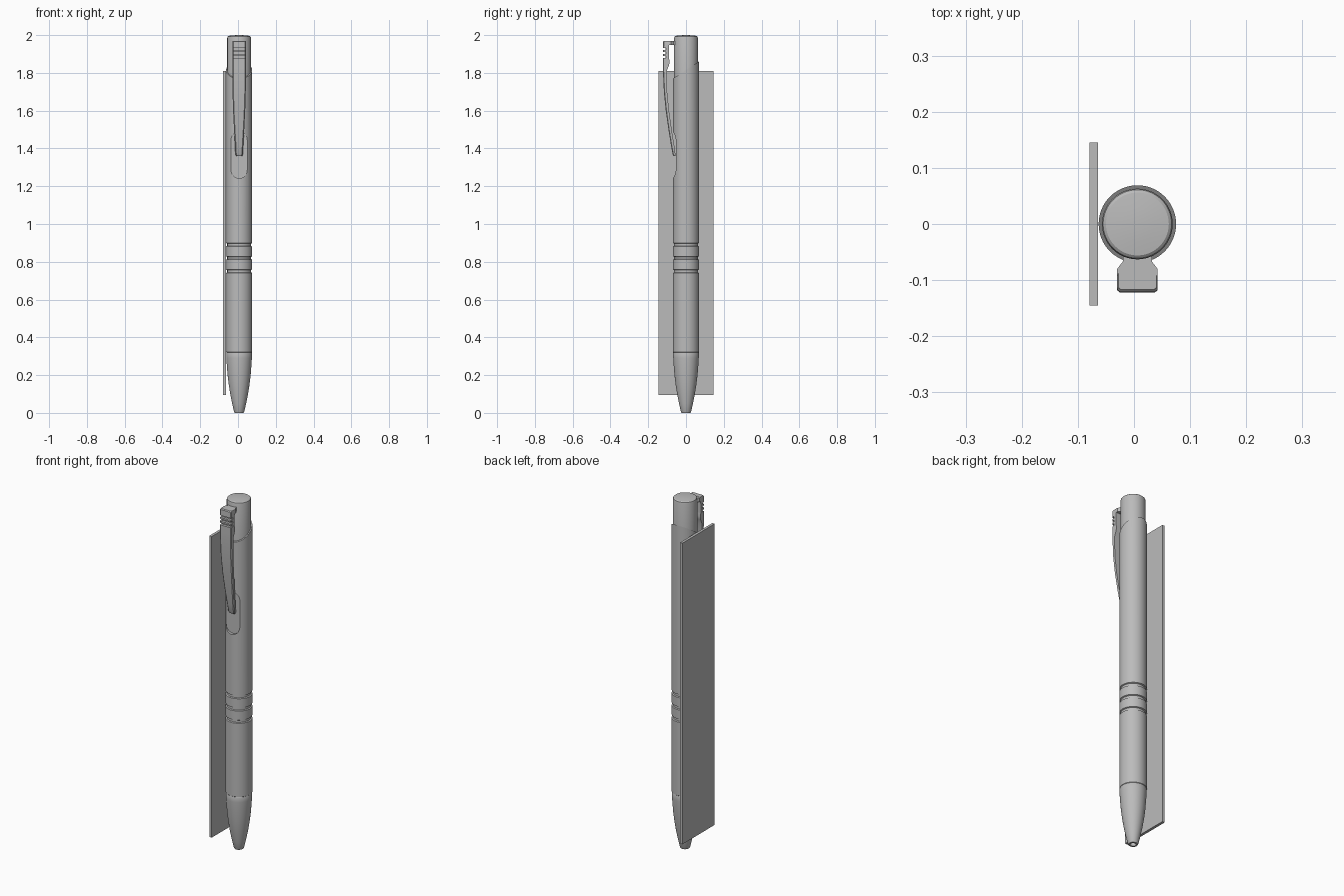
import bpy
import bmesh
import math
from mathutils import Vector

if "Cube" in bpy.data.objects:
    bpy.data.objects.remove(bpy.data.objects["Cube"])

grey = bpy.data.materials.new("plain_grey")
grey.use_nodes = True
colour = (0.5, 0.5, 0.5, 1)
grey.diffuse_color = colour
grey.node_tree.nodes["Principled BSDF"].inputs["Base Color"].default_value = colour

AXIS_X = 0.006   # the pen sits slightly off centre, beside the card
R = 0.069


def finish(name, bm, smooth=True):
    bmesh.ops.recalc_face_normals(bm, faces=bm.faces)
    mesh = bpy.data.meshes.new(name)
    bm.to_mesh(mesh)
    bm.free()
    mesh.materials.append(grey)
    ob = bpy.data.objects.new(name, mesh)
    bpy.context.collection.objects.link(ob)
    if smooth:
        shade(ob)
    return ob


def shade(ob):
    bpy.ops.object.select_all(action='DESELECT')
    ob.select_set(True)
    bpy.context.view_layer.objects.active = ob
    bpy.ops.object.shade_smooth_by_angle(angle=math.radians(30))


def revolve(profile, steps=64):
    """Spin a profile of (radius, z) about the pen axis."""
    bm = bmesh.new()
    verts = [bm.verts.new((AXIS_X + r, 0, z)) for r, z in profile]
    edges = [bm.edges.new(pair) for pair in zip(verts, verts[1:])]
    bmesh.ops.spin(bm, geom=verts + edges, cent=(AXIS_X, 0, 0), axis=(0, 0, 1),
                   angle=math.tau, steps=steps)
    bmesh.ops.remove_doubles(bm, verts=bm.verts, dist=1e-5)
    return bm


def prism(bm, outline, offset):
    """Extrude a closed outline along an offset."""
    face = bm.faces.new([bm.verts.new(p) for p in outline])
    new = bmesh.ops.extrude_face_region(bm, geom=[face])["geom"]
    bmesh.ops.translate(bm, vec=offset,
                        verts=[v for v in new if isinstance(v, bmesh.types.BMVert)])


# Barrel: hollow tip, curved nose, seam and three grip grooves
profile = [(0, 0.05), (0.015, 0.05), (0.015, 0), (0.024, 0), (0.027, 0.006),
           (0.037, 0.05), (0.047, 0.1), (0.055, 0.15), (0.061, 0.2),
           (0.065, 0.25), (0.0675, 0.29), (0.068, 0.318), (0.067, 0.32), (R, 0.322)]
for z in (0.75, 0.82, 0.89):
    profile += [(R, z - 0.009), (R - 0.006, z - 0.006),
                (R - 0.006, z + 0.006), (R, z + 0.009)]
profile += [(R, 1.95), (0, 1.95)]
bm = revolve(profile)

# Slanted upper rim
cut = bmesh.ops.bisect_plane(bm, geom=bm.verts[:] + bm.edges[:] + bm.faces[:],
                             plane_co=(0, 0, 1.815), plane_no=(0, -0.09, 2 * R),
                             clear_outer=True)
rim = [e for e in cut["geom_cut"] if isinstance(e, bmesh.types.BMEdge)]
bmesh.ops.holes_fill(bm, edges=rim, sides=0)
barrel = finish("barrel", bm, smooth=False)

# Round-ended flat recess under the clip tip
bm = bmesh.new()
outline = []
for centre_z, start in ((1.445, 0), (1.285, math.pi)):
    for i in range(17):
        a = start + math.pi * i / 16
        outline.append((AXIS_X + 0.043 * math.cos(a), -0.2,
                        centre_z + 0.043 * math.sin(a)))
prism(bm, outline, (0, 0.147, 0))
cutter = finish("recess_cutter", bm, smooth=False)
cutter.hide_render = True
mod = barrel.modifiers.new("recess", 'BOOLEAN')
mod.operation = 'DIFFERENCE'
mod.object = cutter
bpy.context.view_layer.objects.active = barrel
bpy.ops.object.modifier_apply(modifier=mod.name)
bpy.data.objects.remove(cutter)
shade(barrel)

# Push button with softened, slightly domed end
finish("push_button", revolve([(0, 1.7), (0.063, 1.7), (0.063, 1.985), (0.061, 1.992),
                               (0.056, 1.996), (0.03, 1.999), (0, 2.0)]))

# Clip: stacked sections of (z, front y, back y, half width)
sections = [(1.97, -0.117, -0.088, 0.034), (1.965, -0.121, -0.087, 0.036)]
for z in (1.926, 1.905, 1.884):
    for dz, front in ((0.006, -0.122), (0.0055, -0.109),
                      (-0.0055, -0.109), (-0.006, -0.122)):
        sections.append((z + dz, front, -0.09, 0.036))
sections += [(1.86, -0.122, -0.086, 0.036), (1.84, -0.122, -0.09, 0.036),
             (1.81, -0.122, -0.102, 0.036), (1.7, -0.117, -0.1, 0.035),
             (1.6, -0.107, -0.09, 0.032), (1.5, -0.093, -0.076, 0.027),
             (1.42, -0.08, -0.063, 0.022), (1.37, -0.071, -0.056, 0.02),
             (1.36, -0.066, -0.056, 0.016)]
bm = bmesh.new()
rings = []
for z, front, back, w in sections:
    corners = [(-w, back), (-w, front + 0.004), (-w + 0.005, front),
               (w - 0.005, front), (w, front + 0.004), (w, back)]
    rings.append([bm.verts.new((AXIS_X + x, y, z)) for x, y in corners])
for upper, lower in zip(rings, rings[1:]):
    for i in range(len(upper)):
        j = (i + 1) % len(upper)
        bm.faces.new((upper[i], upper[j], lower[j], lower[i]))
bm.faces.new(rings[0])
bm.faces.new(rings[-1])
finish("clip", bm)

# Bridge joining the clip head to the button
bm = bmesh.new()
half = [(0.036, -0.092), (0.036, -0.08), (0.026, -0.067), (0.026, -0.05)]
outline = half + [(-x, y) for x, y in reversed(half)]
prism(bm, [(AXIS_X + x, y, 1.969) for x, y in outline], Vector((0, 0, -0.022)))
finish("clip_bridge", bm, smooth=False)

# Flat card standing beside the pen
bm = bmesh.new()
y, low, high = 0.145, 0.095, 1.81
prism(bm, [(-0.079, -y, low), (-0.079, y, low), (-0.079, y, high), (-0.079, -y, high)],
      (0.015, 0, 0))
finish("side_card", bm, smooth=False)
